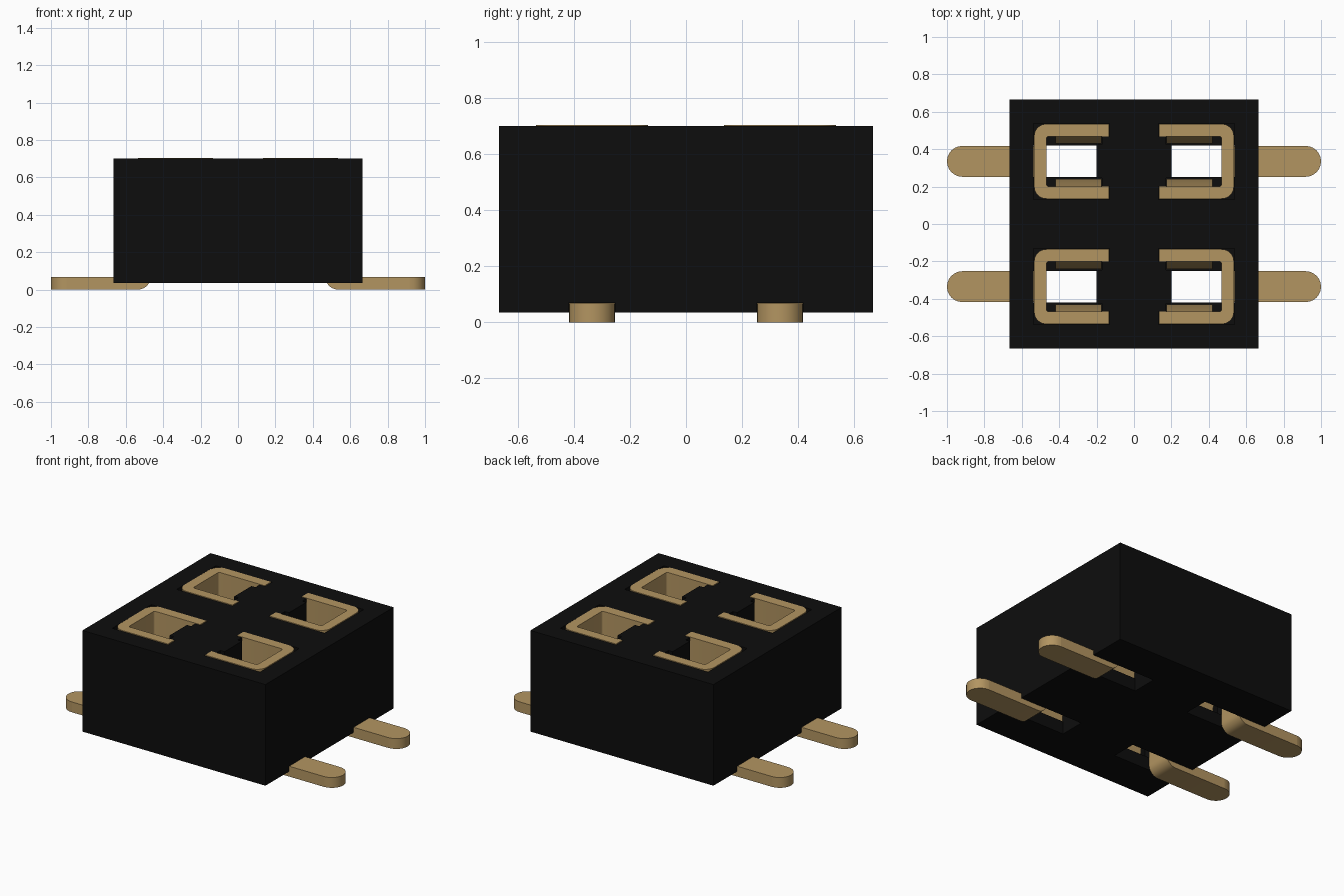
import bpy, bmesh, math

if "Cube" in bpy.data.objects:
    bpy.data.objects.remove(bpy.data.objects["Cube"])

CY = 0.335          # row offset of each contact in y
W = 0.0825          # half width of the solder foot
T = 0.066           # metal thickness
TOP = 0.703         # top of the contacts


def material(name, rgb):
    m = bpy.data.materials.new(name)
    m.diffuse_color = (*rgb, 1)
    m.use_nodes = True
    m.node_tree.nodes["Principled BSDF"].inputs["Base Color"].default_value = m.diffuse_color
    return m


black = material("black plastic", (0.004, 0.004, 0.004))
gold = material("gold metal", (0.45, 0.30, 0.12))


def prism(bm, pts, place, lo, hi):
    """Extrude a 2D outline from lo to hi; place(a, b, h) gives the 3D point."""
    a = [bm.verts.new(place(u, v, lo)) for u, v in pts]
    b = [bm.verts.new(place(u, v, hi)) for u, v in pts]
    bm.faces.new(a)
    bm.faces.new(b[::-1])
    for i in range(len(pts)):
        j = (i + 1) % len(pts)
        bm.faces.new((a[i], a[j], b[j], b[i]))


def box(bm, x, y, z):
    pts = [(x[0], y[0]), (x[1], y[0]), (x[1], y[1]), (x[0], y[1])]
    prism(bm, pts, lambda u, v, h: (u, v, h), *z)


def arc(cx, cy, r, a0, a1, n=6):
    return [(cx + r * math.cos(math.radians(a0 + (a1 - a0) * i / n)),
             cy + r * math.sin(math.radians(a0 + (a1 - a0) * i / n))) for i in range(n + 1)]


def finish(bm, name, mat):
    bmesh.ops.recalc_face_normals(bm, faces=bm.faces)
    me = bpy.data.meshes.new(name)
    bm.to_mesh(me)
    bm.free()
    me.materials.append(mat)
    ob = bpy.data.objects.new(name, me)
    bpy.context.collection.objects.link(ob)
    return ob


# housing block
bm = bmesh.new()
box(bm, (-0.666, 0.666), (-0.666, 0.666), (0.035, 0.70))
housing = finish(bm, "housing", black)

# cavities: each range triple is repeated for all four contacts
cuts = [
    ("well", (0.20, 0.538), (-0.203, 0.203), (0.12, 0.8)),
    ("arm_slot_a", (0.131, 0.25), (0.134, 0.2035), (0.12, 0.8)),
    ("arm_slot_b", (0.131, 0.25), (-0.2035, -0.134), (0.12, 0.8)),
    ("leaf_slot_a", (0.17, 0.26), (0.09, 0.202), (0.119, 0.81)),
    ("leaf_slot_b", (0.17, 0.26), (-0.202, -0.09), (0.119, 0.81)),
    ("through_hole", (0.201, 0.537), (-0.084, 0.084), (-0.1, 0.3)),
    ("foot_slot", (0.45, 0.8), (-0.0835, 0.0835), (-0.11, 0.069)),
]
cutters = []
for name, xr, yr, zr in cuts:
    bm = bmesh.new()
    for sx in (-1, 1):
        for sy in (-1, 1):
            box(bm, sorted(sx * v for v in xr), [sy * CY + v for v in yr], zr)
    c = finish(bm, name + "_cutter", black)
    c.hide_render = True
    cutters.append(c)
    mod = housing.modifiers.new(name, "BOOLEAN")
    mod.operation = "DIFFERENCE"
    mod.solver = "EXACT"
    mod.object = c
bpy.context.view_layer.objects.active = housing
housing.select_set(True)
for mod in list(housing.modifiers):
    bpy.ops.object.modifier_apply(modifier=mod.name)
for c in cutters:
    bpy.data.objects.remove(c)
housing.select_set(False)

# outline of the U-shaped sleeve, open towards the middle
R, r, X0, X1, H = 0.065, 0.012, 0.135, 0.534, 0.2
sleeve = ([(X0, -H)] + arc(X1 - R, -H + R, R, -90, 0) + arc(X1 - R, H - R, R, 0, 90) + [(X0, H), (X0, H - T)]
          + arc(X1 - T - r, H - T - r, r, 90, 0, 3) + arc(X1 - T - r, -H + T + r, r, 0, -90, 3) + [(X0, -H + T)])
# side outline of the stem bending into the foot (x, z)
stem = [(X1 - T, 0.42)] + arc(X1, T, T, 180, 270) + [(1 - W, 0), (1 - W, 0.068), (X1, 0.068), (X1, 0.42)]
tip = arc(1 - W, 0, W, -90, 90, 12)
# spring leaf, bowed inwards (y, z)
leaf = [(0.198, 0.42), (0.134, 0.42), (0.095, 0.20), (0.105, 0.125), (0.135, 0.125), (0.130, 0.20), (0.165, 0.38)]

for sx, side in ((-1, "left"), (1, "right")):
    for sy, row in ((-1, "front"), (1, "back")):
        bm = bmesh.new()
        y0 = sy * CY
        prism(bm, sleeve, lambda u, v, h: (sx * u, y0 + v, h), 0.40, TOP)
        prism(bm, stem, lambda u, v, h: (sx * u, y0 + h, v), -W, W)
        prism(bm, tip, lambda u, v, h: (sx * u, y0 + v, h), 0, 0.068)
        for s in (-1, 1):
            prism(bm, leaf, lambda u, v, h: (sx * h, y0 + s * u, v), 0.175, 0.42)
        ob = finish(bm, f"{row}_{side}_contact", gold)
        bpy.context.view_layer.objects.active = ob
        ob.select_set(True)
        bpy.ops.object.shade_smooth_by_angle(angle=math.radians(35))
        ob.select_set(False)
